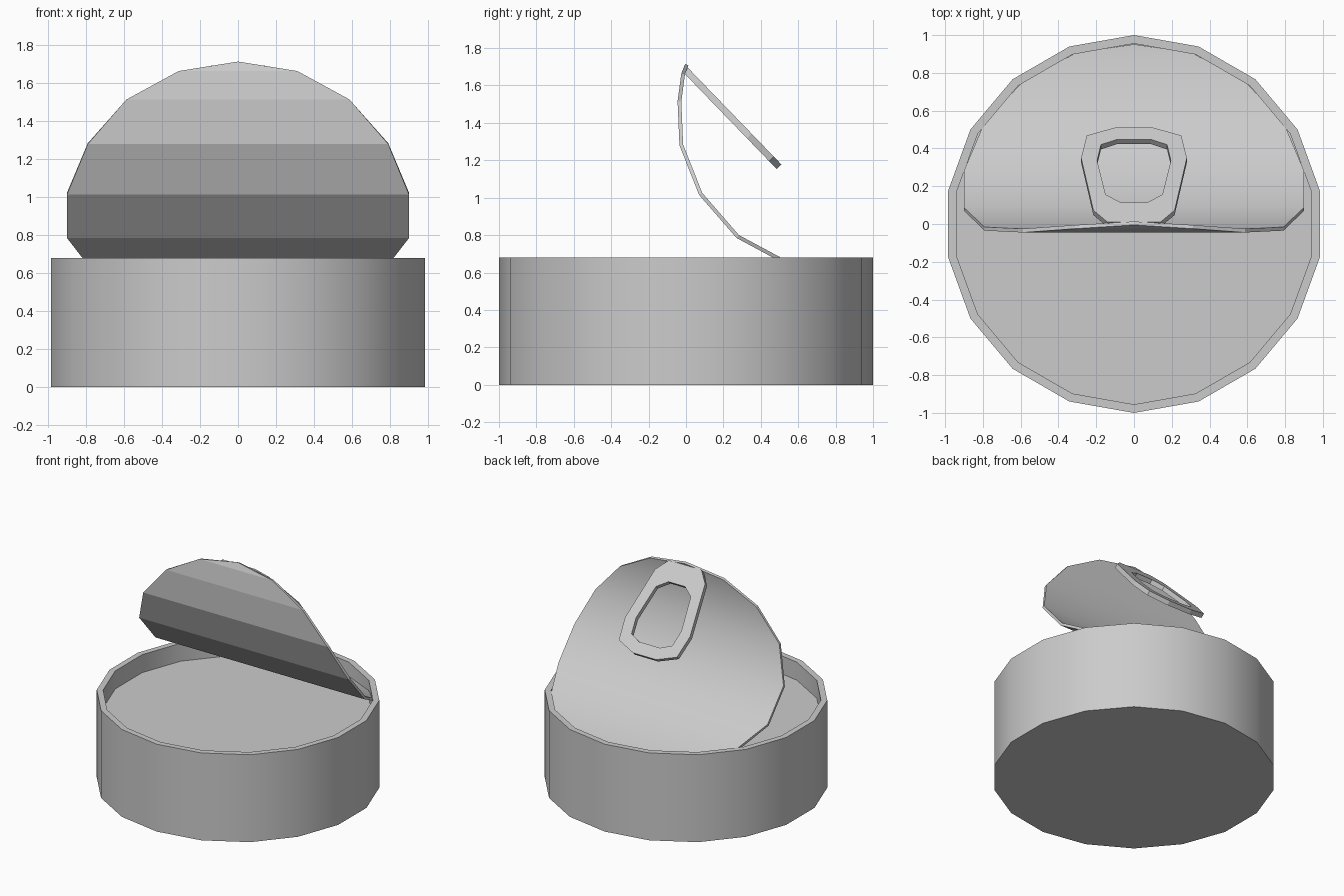
import bpy, bmesh
from math import sin, cos, radians, hypot
from mathutils import Vector

if "Cube" in bpy.data.objects:
    bpy.data.objects.remove(bpy.data.objects["Cube"])


def finish(name, bm, angle=None):
    bmesh.ops.recalc_face_normals(bm, faces=bm.faces)
    me = bpy.data.meshes.new(name)
    bm.to_mesh(me)
    bm.free()
    ob = bpy.data.objects.new(name, me)
    bpy.context.collection.objects.link(ob)
    if angle:
        bpy.ops.object.select_all(action='DESELECT')
        ob.select_set(True)
        bpy.context.view_layer.objects.active = ob
        bpy.ops.object.shade_smooth_by_angle(angle=radians(angle))
    return ob


def bridge(bm, a, b):
    n = len(a)
    return [bm.faces.new((a[i], a[(i + 1) % n], b[(i + 1) % n], b[i])) for i in range(n)]


# Can: 18-sided wall, rim and recessed contents surface
bm = bmesh.new()
rings = [[bm.verts.new((r * sin(radians(20 * k)), r * cos(radians(20 * k)), z))
          for k in range(18)]
         for r, z in ((1, 0), (1, 0.68), (0.955, 0.68), (0.955, 0.54))]
for a, b in zip(rings, rings[1:]):
    bridge(bm, a, b)
bm.faces.new(rings[0])
bm.faces.new(rings[-1])
finish("can", bm, 30)

# Lid: 18-sided disc peeled back along a side profile (y, z) of its front face
profile = [(-0.005, 1.715), (-0.025, 1.665), (-0.045, 1.515), (-0.035, 1.28), (0.07, 1.015),
           (0.27, 0.785), (0.53, 0.645), (0.75, 0.575), (0.9, 0.55), (0.95, 0.545)]
bm = bmesh.new()
layers = []
for t in (0, 0.02):
    left, right = [], []
    for i, (y, z) in enumerate(profile):
        p, q = profile[max(i - 1, 0)], profile[min(i + 1, 9)]
        dy, dz = q[0] - p[0], q[1] - p[1]
        d = hypot(dy, dz)
        x = 0.914 * sin(radians(20 * i)) if i < 9 else 0
        co = (y - dz / d * t, z + dy / d * t)
        if i in (0, 9):
            v = bm.verts.new((0, *co))
            left.append(v)
            right.append(v)
        else:
            left.append(bm.verts.new((-x, *co)))
            right.append(bm.verts.new((x, *co)))
    faces = []
    for i in range(9):
        quad = [left[i], right[i], right[i + 1], left[i + 1]]
        faces.append(bm.faces.new(list(dict.fromkeys(quad))))
    layers.append(left + right[8:0:-1])
    if t:
        for f in faces:
            f.smooth = True
bridge(bm, *layers)
finish("peeled_lid", bm)

# Pull tab: tilted ring, half outlines given as (x, distance along tab)
outer = [(0.1, 0.72), (0.25, 0.66), (0.28, 0.49), (0.215, 0.09), (0.14, 0.0)]
inner = [(0.09, 0.63), (0.175, 0.59), (0.195, 0.47), (0.15, 0.21), (0.07, 0.15)]
along = Vector((0, 0.695, -0.719))
normal = Vector((0, 0.719, 0.695))
bm = bmesh.new()


def tab_loop(half, depth):
    pts = half + [(-x, s) for x, s in reversed(half)]
    base = Vector((0, 0.01, 1.695)) - normal * depth
    return [bm.verts.new(base + along * s + Vector((x, 0, 0))) for x, s in pts]


loops = [tab_loop(outer, 0), tab_loop(inner, 0), tab_loop(inner, 0.035), tab_loop(outer, 0.035)]
for i in range(4):
    bridge(bm, loops[i], loops[(i + 1) % 4])
finish("pull_tab", bm)
